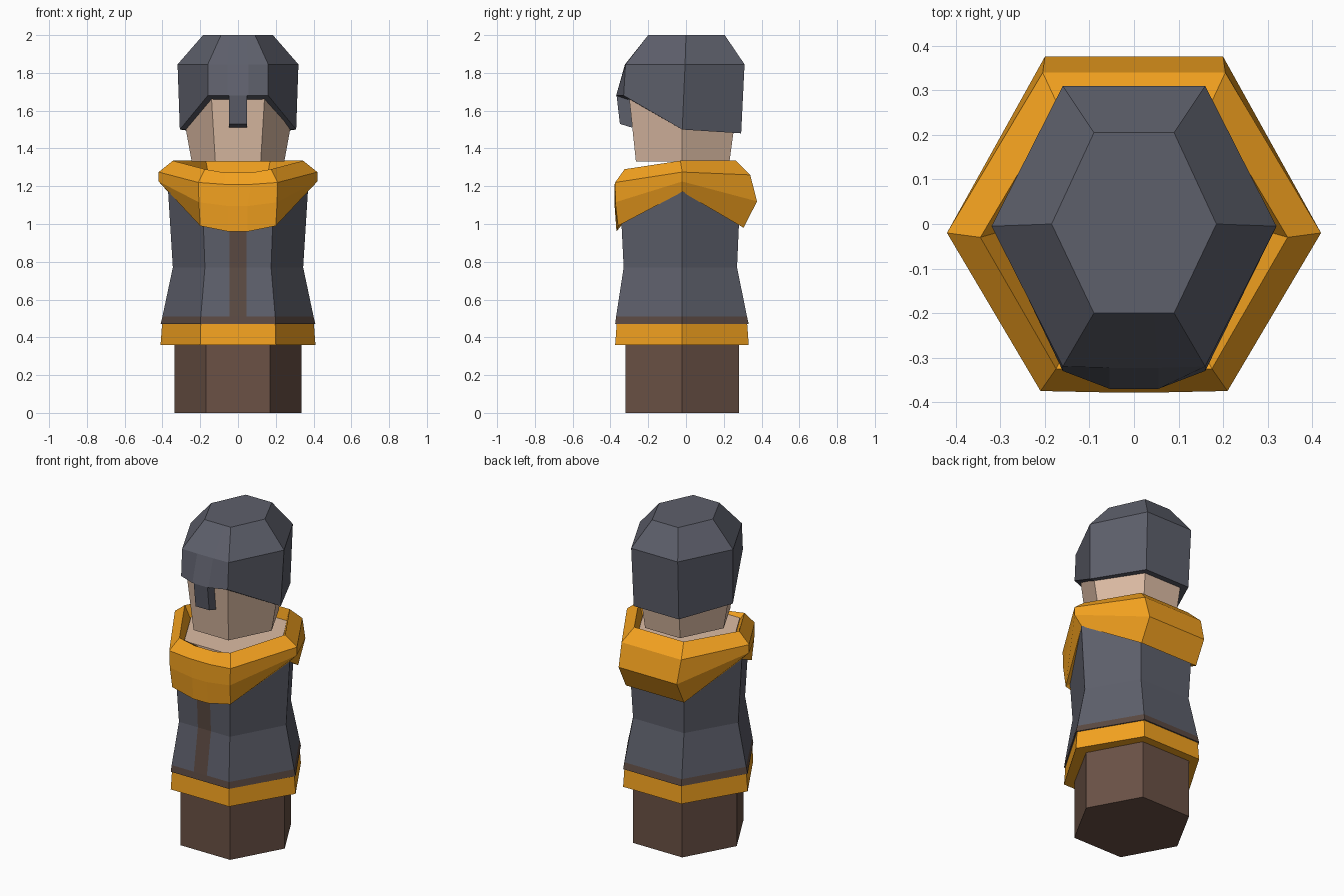
import bpy, bmesh

if "Cube" in bpy.data.objects:
    bpy.data.objects.remove(bpy.data.objects["Cube"])

def material(name, rgb):
    m = bpy.data.materials.new(name)
    m.diffuse_color = (*rgb, 1)
    m.use_nodes = True
    m.node_tree.nodes["Principled BSDF"].inputs["Base Color"].default_value = m.diffuse_color
    return m

slate = material("slate_cloth", (0.11, 0.115, 0.147))
orange = material("orange_cloth", (0.90, 0.36, 0.014))
brown = material("brown_cloth", (0.145, 0.083, 0.06))
stripe = material("stripe_brown", (0.105, 0.068, 0.055))
skin = material("skin", (0.72, 0.50, 0.37))

def ring(front, mid, back, centre=None):
    """Mirrored six-sided ring, with two extra points in the front side."""
    cx, cy, cz = centre or (0.045, front[1], front[2])
    half = [front, mid, back]
    (fw, fy, fz), (mw, my, mz), (bw, by, bz) = half
    return [(-fw, fy, fz), (-cx, cy, cz), (cx, cy, cz), (fw, fy, fz),
            (mw, my, mz), (bw, by, bz), (-bw, by, bz), (-mw, my, mz)]

def flat(z, wx, w, yf, yb, ym=-0.02):
    return ring((w, yf, z), (wx, ym, z), (w, yb, z))

def loft(name, rings, mats, pick=lambda row, col: 0, caps=True, closed=False):
    """Skin a stack of rings; pick chooses the material slot of each face."""
    bm = bmesh.new()
    rows = [[bm.verts.new(p) for p in r] for r in rings]
    n = len(rows[0])
    for i in range(len(rows) if closed else len(rows) - 1):
        a, b = rows[i], rows[(i + 1) % len(rows)]
        for j in range(n):
            k = (j + 1) % n
            bm.faces.new((a[j], a[k], b[k], b[j])).material_index = pick(i, j)
    if caps and not closed:
        bm.faces.new(rows[0][::-1])
        bm.faces.new(rows[-1])
    bmesh.ops.recalc_face_normals(bm, faces=bm.faces)
    me = bpy.data.meshes.new(name)
    bm.to_mesh(me)
    bm.free()
    for m in mats:
        me.materials.append(m)
    ob = bpy.data.objects.new(name, me)
    bpy.context.collection.objects.link(ob)
    return ob

# Legs block
loft("legs", [flat(0, .335, .17, -.32, .28), flat(.42, .335, .17, -.32, .28)], [brown])

# Orange hem band
loft("hem_band", [flat(.36, .41, .2, -.375, .332), flat(.47, .402, .197, -.367, .324)], [orange])

# Tunic with brown lower stripe and front stripe
loft("tunic", [flat(.47, .41, .2, -.375, .332), flat(.51, .4, .197, -.37, .323),
               flat(.77, .345, .175, -.33, .27), flat(1.17, .37, .19, -.35, .288),
               flat(1.24, .34, .17, -.32, .27)],
     [slate, stripe], lambda row, col: 1 if row == 0 or col == 1 else 0)

# Draped cowl around the shoulders
loft("cowl", [
    ring((.17, -.32, 1.02), (.33, -.02, 1.2), (.17, .26, 1.02)),
    ring((.2, -.36, .99), (.368, -.02, 1.17), (.2, .305, .98), (.05, -.368, .96)),
    ring((.207, -.374, 1.115), (.42, -.02, 1.225), (.2, .376, 1.12), (.05, -.378, 1.095)),
    ring((.21, -.375, 1.22), (.42, -.02, 1.275), (.205, .34, 1.26), (.07, -.378, 1.21)),
    ring((.175, -.325, 1.29), (.345, -.03, 1.335), (.17, .265, 1.335), (.07, -.33, 1.272)),
    ring((.16, -.295, 1.25), (.31, -.02, 1.25), (.155, .25, 1.25)),
], [orange], closed=True)

# Bare shoulders inside the cowl
loft("shoulders", [flat(1.23, .31, .16, -.3, .26), flat(1.265, .31, .16, -.3, .255)], [skin])

# Head
loft("head", [flat(1.33, .245, .12, -.265, .23),
              flat(1.66, .305, .14, -.3, .275),
              flat(1.75, .29, .14, -.29, .27)], [skin])

# Helmet with slanted rim
loft("helmet", [
    ring((.138, -.298, 1.66), (.275, -.02, 1.5), (.13, .25, 1.485), (.05, -.31, 1.66)),
    ring((.16, -.33, 1.68), (.308, -.02, 1.5), (.155, .292, 1.48), (.055, -.37, 1.68)),
    ring((.16, -.32, 1.845), (.32, -.005, 1.845), (.16, .31, 1.845), (.055, -.323, 1.845)),
    flat(2.0, .185, .09, -.2, .205, 0)], [slate], caps=False)
top = bpy.data.objects["helmet"].data
bm = bmesh.new()
bm.from_mesh(top)
bm.faces.new([v for v in bm.verts if v.co.z > 1.99])
bmesh.ops.recalc_face_normals(bm, faces=bm.faces)
bm.to_mesh(top)
bm.free()

# Nose guard: side profile extruded across x
profile = [(-.368, 1.685), (-.35, 1.53), (-.285, 1.51), (-.285, 1.69)]
loft("nose_guard", [[(x, y, z) for y, z in profile] for x in (-.047, .047)], [slate])
